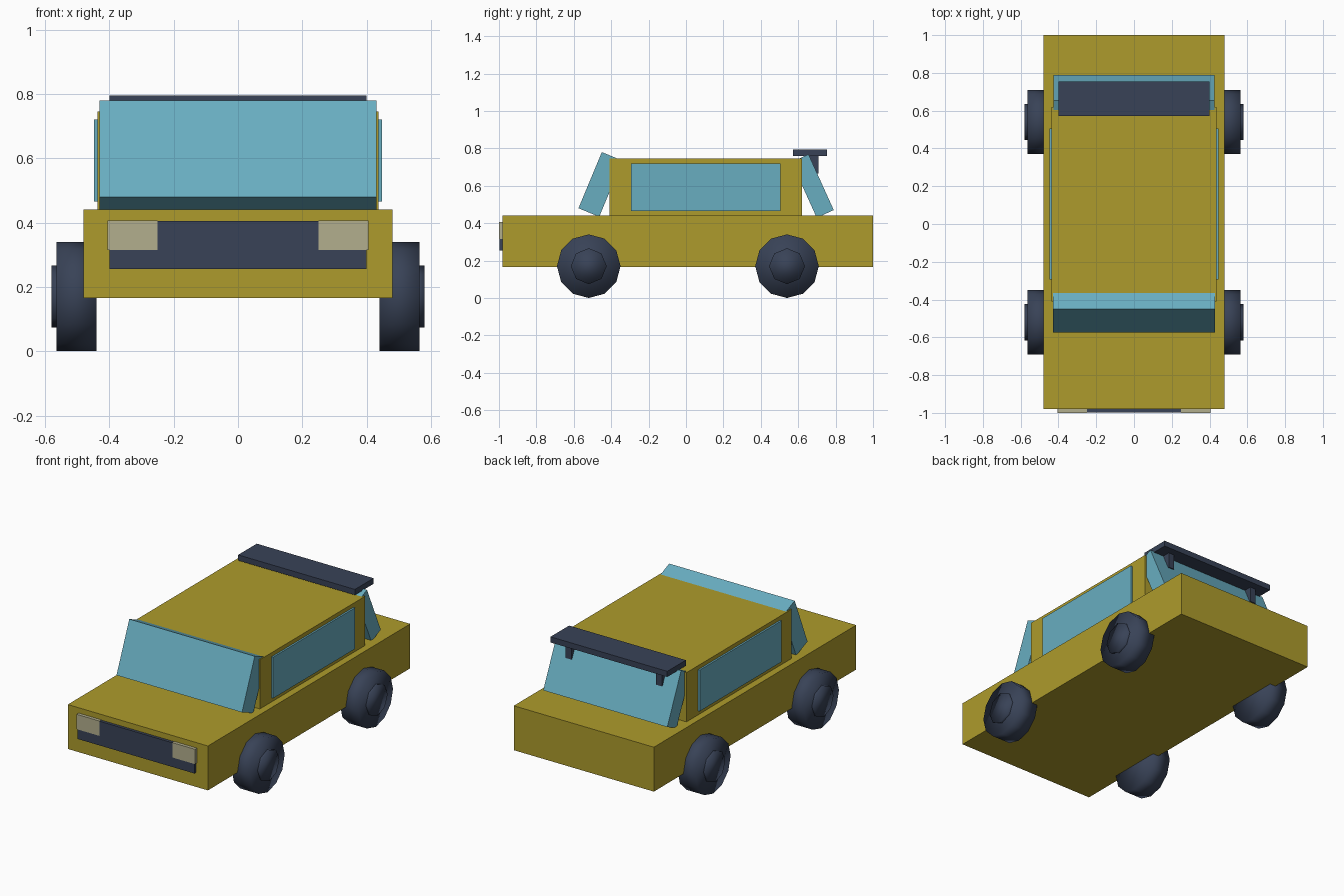
import bpy, bmesh, math
from mathutils import Matrix, Vector

if "Cube" in bpy.data.objects:
    bpy.data.objects.remove(bpy.data.objects["Cube"])


def material(name, r, g, b):
    m = bpy.data.materials.new(name)
    m.diffuse_color = (r, g, b, 1)
    m.use_nodes = True
    m.node_tree.nodes["Principled BSDF"].inputs["Base Color"].default_value = m.diffuse_color
    return m


PAINT = material("paint", 0.42, 0.33, 0.025)
GLASS = material("glass", 0.14, 0.42, 0.53)
DARK = material("dark_trim", 0.04, 0.055, 0.095)
LAMP = material("lamp", 0.45, 0.43, 0.27)


def finish(name, bm, mat, smooth=False):
    bmesh.ops.recalc_face_normals(bm, faces=bm.faces)
    for f in bm.faces:
        f.smooth = smooth
    me = bpy.data.meshes.new(name)
    bm.to_mesh(me)
    bm.free()
    me.materials.append(mat)
    ob = bpy.data.objects.new(name, me)
    bpy.context.collection.objects.link(ob)
    return ob


def box(name, x, y, z, mat):
    """Box from (min, max) ranges."""
    bm = bmesh.new()
    bmesh.ops.create_cube(bm, size=1)
    for v in bm.verts:
        v.co = [r[0] + (c + 0.5) * (r[1] - r[0]) for c, r in zip(v.co, (x, y, z))]
    return finish(name, bm, mat)


def slab(name, half_width, bottom, top, depth, mat):
    """Leaning pane: outer edge given in (y, z), thickened by the depth vector."""
    b, t, d = Vector(bottom), Vector(top), Vector(depth)
    bm = bmesh.new()
    face = bm.faces.new([bm.verts.new((-half_width, p.x, p.y))
                         for p in (b, t, t + d, b + d)])
    ext = bmesh.ops.extrude_face_region(bm, geom=[face])
    moved = [g for g in ext["geom"] if isinstance(g, bmesh.types.BMVert)]
    bmesh.ops.translate(bm, verts=moved, vec=(2 * half_width, 0, 0))
    return finish(name, bm, mat)


def disc(name, x0, x1, y, z, radius, sides, mat):
    """Cylinder along x."""
    bm = bmesh.new()
    m = Matrix.Translation(((x0 + x1) / 2, y, z)) @ Matrix.Rotation(math.pi / 2, 4, 'Y')
    bmesh.ops.create_cone(bm, cap_ends=True, segments=sides, radius1=radius,
                          radius2=radius, depth=abs(x1 - x0), matrix=m)
    return finish(name, bm, mat, smooth=True)


def span(s, a, b):
    return tuple(sorted((s * a, s * b)))


# Bodywork
box("body", (-0.48, 0.48), (-0.98, 1.0), (0.165, 0.44), PAINT)
box("cabin", (-0.437, 0.437), (-0.41, 0.62), (0.42, 0.745), PAINT)

# Sloping front and rear glass
slab("windshield", 0.43, (-0.575, 0.48), (-0.45, 0.78), (0.111, -0.046), GLASS)
slab("rear_window", 0.425, (0.79, 0.47), (0.655, 0.768), (-0.091, -0.041), GLASS)

# Front trim
box("grille", (-0.4, 0.4), (-0.998, -0.96), (0.255, 0.405), DARK)

# Rear wing
box("spoiler", (-0.4, 0.4), (0.573, 0.755), (0.76, 0.795), DARK)

# Paired parts
for s, side in ((-1, "left"), (1, "right")):
    box(f"side_window_{side}", span(s, 0.40, 0.448), (-0.295, 0.505), (0.465, 0.72), GLASS)
    box(f"headlight_{side}", span(s, 0.25, 0.405), (-1.0, -0.97), (0.315, 0.407), LAMP)
    box(f"spoiler_strut_{side}", span(s, 0.29, 0.33), (0.655, 0.708), (0.665, 0.765), DARK)
    for y, end in ((-0.52, "front"), (0.54, "rear")):
        disc(f"{end}_wheel_{side}", s * 0.44, s * 0.565, y, 0.17, 0.17, 12, DARK)
        disc(f"{end}_hub_{side}", s * 0.54, s * 0.58, y, 0.17, 0.096, 8, DARK)
